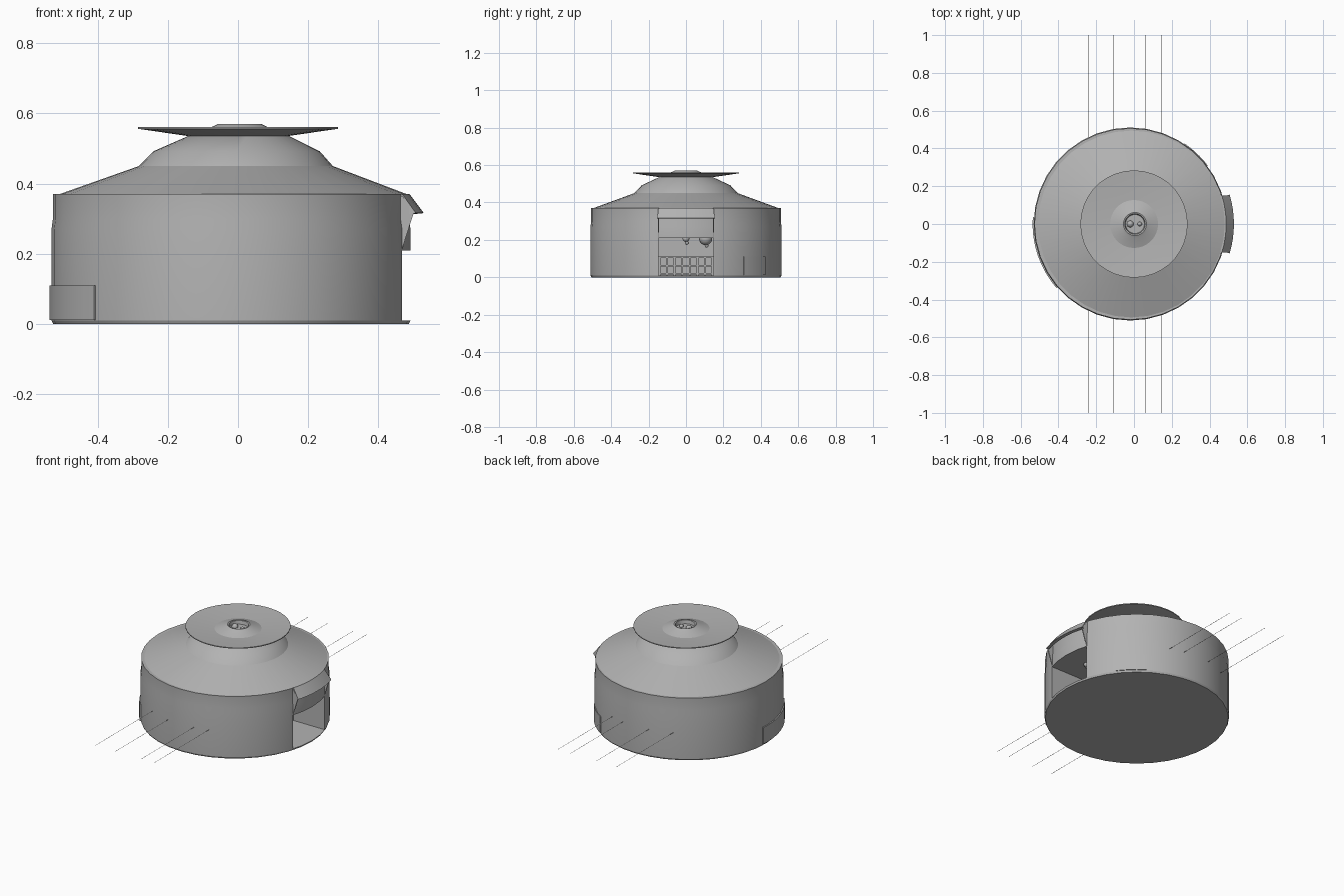
import bpy, bmesh
from math import sin, cos, radians, pi
from mathutils import Matrix

cube = bpy.data.objects.get("Cube")
if cube:
    bpy.data.objects.remove(cube, do_unlink=True)

grey = bpy.data.materials.new("plain grey")
grey.use_nodes = True
COLOUR = (0.45, 0.45, 0.45, 1)
grey.diffuse_color = COLOUR
grey.node_tree.nodes["Principled BSDF"].inputs["Base Color"].default_value = COLOUR

CX = -0.02      # axis of the drum
SIDES = 36


def finish(name, bm, smooth=True):
    bmesh.ops.recalc_face_normals(bm, faces=bm.faces)
    mesh = bpy.data.meshes.new(name)
    bm.to_mesh(mesh)
    bm.free()
    ob = bpy.data.objects.new(name, mesh)
    bpy.context.collection.objects.link(ob)
    mesh.materials.append(grey)
    if smooth:
        shade(ob)
    return ob


def shade(ob):
    bpy.ops.object.select_all(action="DESELECT")
    ob.select_set(True)
    bpy.context.view_layer.objects.active = ob
    bpy.ops.object.shade_smooth_by_angle(angle=radians(25))


def lathe(name, rings, smooth=True):
    """Stack of circles given as (radius, z, centre x), capped at both ends."""
    bm = bmesh.new()
    loops = [[bm.verts.new((c + r * cos(2 * pi * i / SIDES), r * sin(2 * pi * i / SIDES), z))
              for i in range(SIDES)] for r, z, c in rings]
    for a, b in zip(loops, loops[1:]):
        for i in range(SIDES):
            j = (i + 1) % SIDES
            bm.faces.new((a[i], a[j], b[j], b[i]))
    bm.faces.new(loops[0])
    bm.faces.new(loops[-1])
    return finish(name, bm, smooth)


def arc_sweep(name, section, start, end, steps=8):
    """Sweep an (r, z) outline around the drum axis between two angles."""
    bm = bmesh.new()
    loops = []
    for k in range(steps + 1):
        a = radians(start + (end - start) * k / steps)
        loops.append([bm.verts.new((CX + r * cos(a), r * sin(a), z)) for r, z in section])
    n = len(section)
    for a, b in zip(loops, loops[1:]):
        for i in range(n):
            bm.faces.new((a[i], a[(i + 1) % n], b[(i + 1) % n], b[i]))
    bm.faces.new(loops[0])
    bm.faces.new(loops[-1])
    return finish(name, bm)


def box(name, lo, hi):
    bm = bmesh.new()
    size = [h - l for l, h in zip(lo, hi)]
    mid = [(h + l) / 2 for l, h in zip(lo, hi)]
    bmesh.ops.create_cube(bm, size=1, matrix=Matrix.Translation(mid) @ Matrix.Diagonal((*size, 1)))
    return finish(name, bm, False)


def ball(name, centre, radius):
    bm = bmesh.new()
    bmesh.ops.create_uvsphere(bm, u_segments=16, v_segments=10, radius=radius,
                              matrix=Matrix.Translation(centre))
    return finish(name, bm)


# Drum wall with a slightly narrower upper band
drum = lathe("drum", [(0.506, 0, CX), (0.511, 0.01, CX), (0.511, 0.27, CX),
                      (0.507, 0.30, CX), (0.507, 0.37, CX)], False)

# Deep opening on the left side
cutter = box("opening_cutter", (0.2, -0.148, 0.01), (0.7, 0.148, 0.21))
cutter.hide_render = True
cutter.hide_set(True)
cut = drum.modifiers.new("opening", "BOOLEAN")
cut.operation = "DIFFERENCE"
cut.solver = "EXACT"
cut.object = cutter
bpy.context.view_layer.objects.active = drum
bpy.ops.object.modifier_apply(modifier=cut.name)
bpy.data.objects.remove(cutter, do_unlink=True)
shade(drum)

# Sloping roof with a stepped neck
lathe("roof", [(0.50, 0.368, -0.014), (0.276, 0.45, -0.006), (0.237, 0.492, -0.004),
               (0.138, 0.538, 0.002)])

# Dished top plate, raised collar and central well
lathe("top_plate", [(0.14, 0.535, 0), (0.284, 0.556, 0), (0.284, 0.561, 0),
                    (0.27, 0.560, 0), (0.133, 0.546, 0)])
lathe("collar", [(0.133, 0.544, 0), (0.075, 0.563, 0.005), (0.061, 0.57, 0.005),
                 (0.054, 0.568, 0.005), (0.05, 0.548, 0.005)])
ball("well_ball", (-0.02, 0, 0.55), 0.018)
ball("small_well_ball", (0.03, 0, 0.55), 0.012)

# Hood over the opening, with a cheek on each side
arc_sweep("hood", [(0.5, 0.37), (0.508, 0.371), (0.549, 0.316), (0.53, 0.314), (0.5, 0.352)],
          -16.5, 16.5)
for side, word in ((-1, "right"), (1, "left")):
    bm = bmesh.new()
    outline = [(0.45, 0.365), (0.468, 0.365), (0.5, 0.316), (0.466, 0.21), (0.45, 0.21)]
    face = bm.faces.new([bm.verts.new((x, side * 0.144, z)) for x, z in outline])
    new = bmesh.ops.extrude_face_region(bm, geom=[face])["geom"]
    bmesh.ops.translate(bm, vec=(0, side * 0.006, 0),
                        verts=[v for v in new if isinstance(v, bmesh.types.BMVert)])
    finish("hood_cheek_" + word, bm, False)

# Curved plates on the drum wall
for name, start, end, out in (("front_plate", 176, 221, 0.517), ("back_plate", 37, 56, 0.514)):
    arc_sweep(name, [(0.5, 0.012), (out, 0.012), (out, 0.11), (0.5, 0.11)], start, end)

# Railing inside the opening
for i in range(8):
    y = -0.142 + i * 0.284 / 7
    box("rail_post", (0.25, y - 0.005, 0.008), (0.262, y + 0.005, 0.11))
for z in (0.02, 0.062, 0.107):
    box("rail_bar", (0.252, -0.15, z - 0.004), (0.26, 0.15, z + 0.004))

# Hanging lamps under the ceiling of the opening
for y, r in ((0, 0.018), (0.105, 0.035)):
    ball("lamp", (0.34, y, 0.207), r)
    ball("lamp_bulb", (0.34, y + 0.005, 0.2 - r * 0.9), 0.01)

# Flat threads running through the drum from front to back
for x in (-0.24, -0.108, 0.062, 0.147):
    bm = bmesh.new()
    corners = ((-0.0012, -1), (0.0012, -1), (0.0012, 1), (-0.0012, 1))
    bm.faces.new([bm.verts.new((x + dx, y, 0.165)) for dx, y in corners])
    finish("thread", bm, False)
